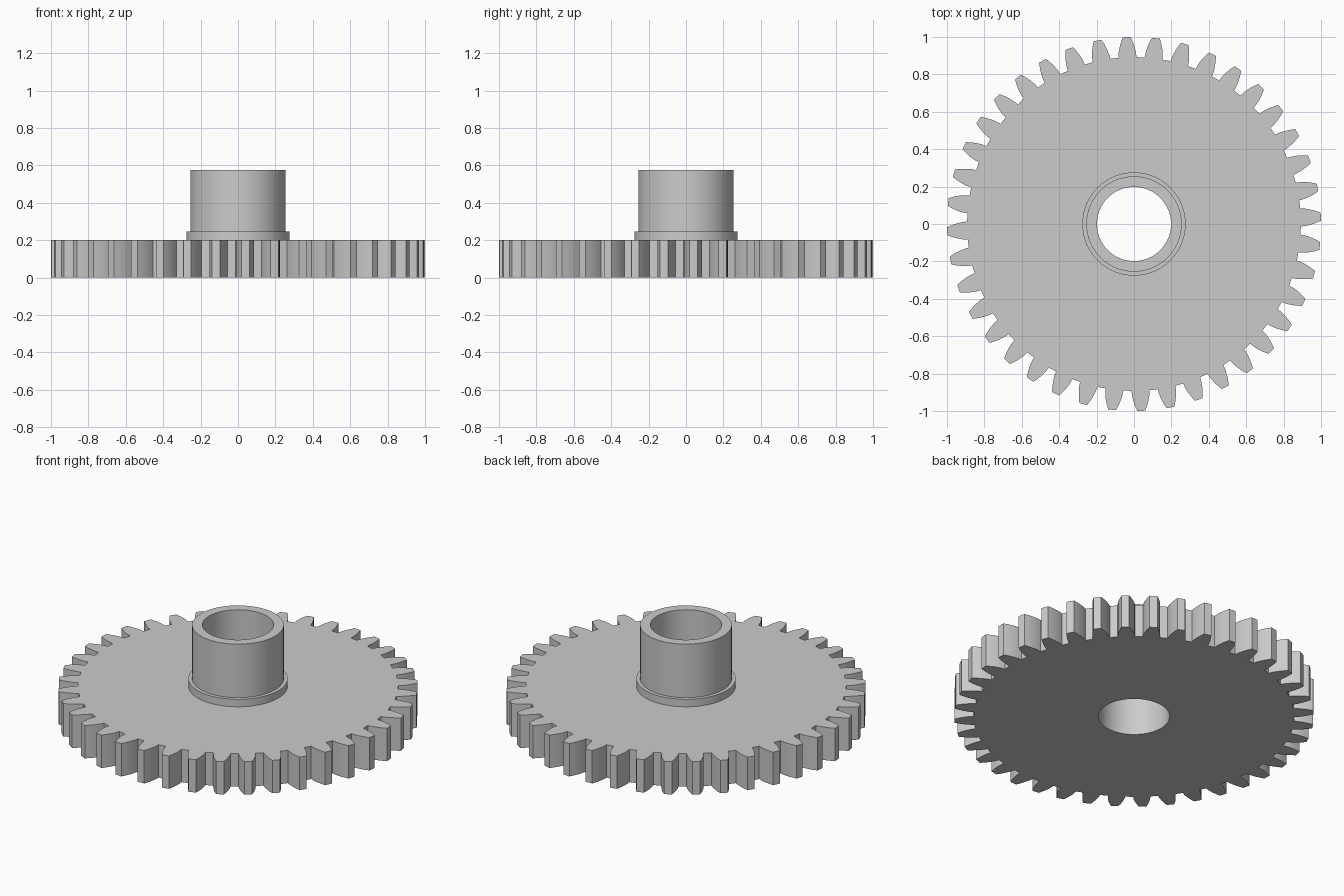
import bpy, bmesh, math

cube = bpy.data.objects.get("Cube")
if cube:
    bpy.data.objects.remove(cube, do_unlink=True)

TEETH = 40
PITCH = math.tau / TEETH
ROOT_R, TIP_R = 0.892, 1.0
ROOT_HALF, TIP_HALF = 0.0542, 0.0215   # half tooth angles at root and tip
FLANK_STEPS = 4

steel = bpy.data.materials.new("grey steel")
steel.use_nodes = True
colour = (0.6, 0.6, 0.6, 1)
steel.diffuse_color = colour
steel.node_tree.nodes["Principled BSDF"].inputs["Base Color"].default_value = colour


def tooth_outline():
    """Polar outline of the toothed rim as (angle, radius) pairs."""
    flank = []
    for i in range(FLANK_STEPS + 1):
        t = i / FLANK_STEPS
        half = ROOT_HALF - (ROOT_HALF - TIP_HALF) * t ** 1.5
        flank.append((half, ROOT_R + (TIP_R - ROOT_R) * t))
    tooth = [(-a, r) for a, r in flank] + [(0, TIP_R)] + flank[::-1]
    tooth.append((PITCH / 2, ROOT_R))
    return [((k + 0.25) * PITCH + a, r) for k in range(TEETH) for a, r in tooth]


outline = tooth_outline()
bm = bmesh.new()


def ring(z, radius=None):
    """Ring of vertices; without a radius it follows the teeth."""
    return [bm.verts.new(((radius or r) * math.cos(a), (radius or r) * math.sin(a), z))
            for a, r in outline]


# Toothed wheel, collar, hub and through bore as one closed section
rings = [ring(0), ring(0.202)]
for radius, z in [(0.276, 0.202), (0.276, 0.248), (0.255, 0.248),
                  (0.255, 0.577), (0.198, 0.577), (0.198, 0)]:
    rings.append(ring(z, radius))

count = len(outline)
for lower, upper in zip(rings, rings[1:] + rings[:1]):
    for i in range(count):
        j = (i + 1) % count
        bm.faces.new((lower[i], lower[j], upper[j], upper[i]))
bmesh.ops.recalc_face_normals(bm, faces=bm.faces[:])

mesh = bpy.data.meshes.new("gear_with_hub")
bm.to_mesh(mesh)
bm.free()
mesh.materials.append(steel)
gear = bpy.data.objects.new("gear_with_hub", mesh)
bpy.context.collection.objects.link(gear)

# Smooth flanks and cylinders, crisp edges
bpy.ops.object.select_all(action='DESELECT')
gear.select_set(True)
bpy.context.view_layer.objects.active = gear
bpy.ops.object.shade_smooth_by_angle(angle=math.radians(25))
